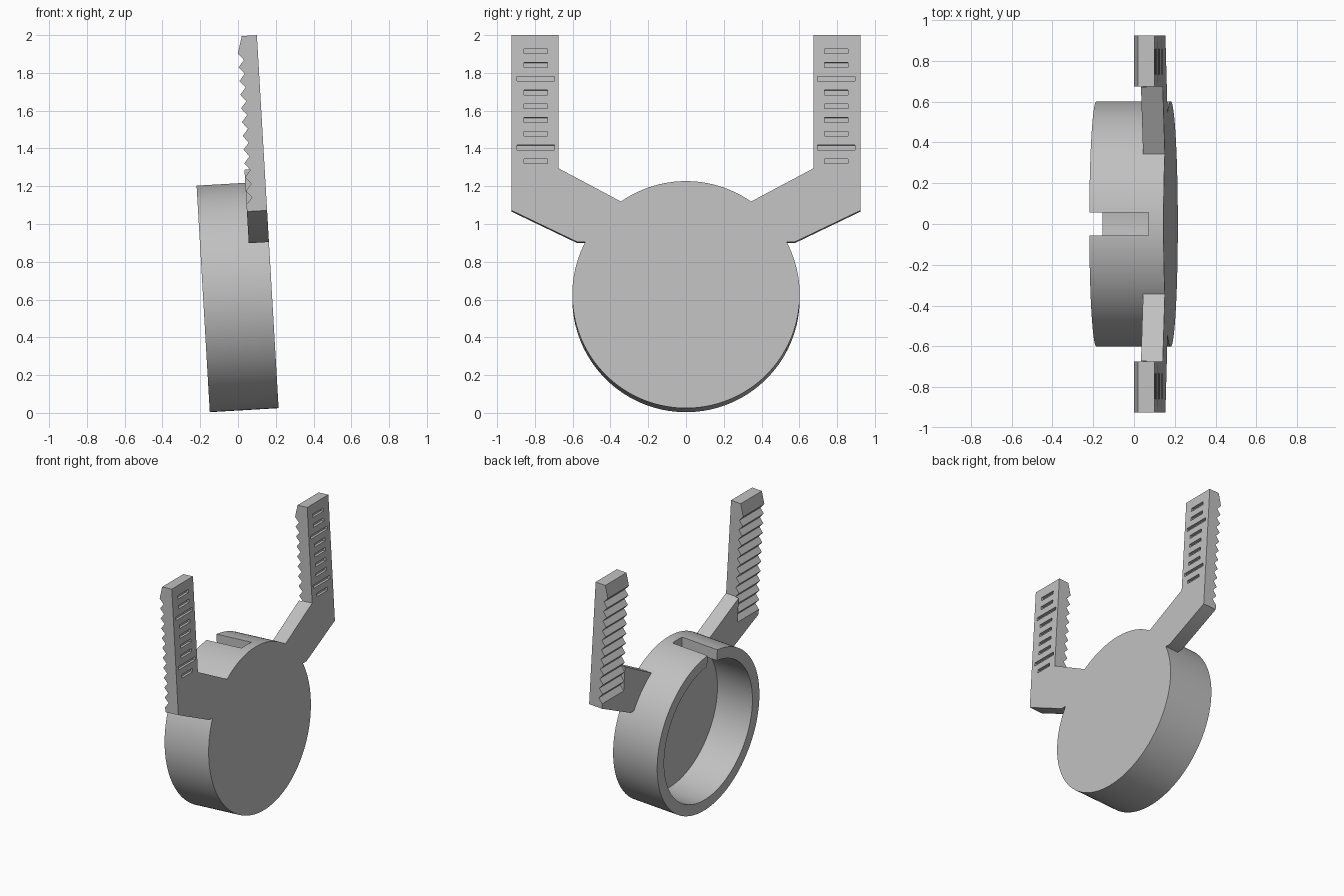
import bpy, bmesh
from math import sin, cos, pi

if "Cube" in bpy.data.objects:
    bpy.data.objects.remove(bpy.data.objects["Cube"])

# Single grey material
grey = bpy.data.materials.new("plain_grey")
grey.use_nodes = True
colour = (0.53, 0.53, 0.53, 1)
grey.diffuse_color = colour
grey.node_tree.nodes["Principled BSDF"].inputs["Base Color"].default_value = colour

TILT = 0.0582           # whole part leans back about y
CENTRE = (0.18, 0, 0.626)
RADIUS, INNER, DEPTH, FLOOR = 0.602, 0.52, 0.365, 0.075
THICK, TOP, PITCH = 0.107, 1.376, 0.0729


def prism(name, outlines, axis, lo, hi):
    """Extrude outlines along x (points are y, z) or y (points are x, z)."""
    bm = bmesh.new()
    for pts in outlines:
        def ring(d):
            return [bm.verts.new((d, a, b) if axis == "x" else (a, d, b)) for a, b in pts]
        r0, r1 = ring(lo), ring(hi)
        bm.faces.new(r0)
        bm.faces.new(r1[::-1])
        for i in range(len(pts)):
            j = (i + 1) % len(pts)
            bm.faces.new((r0[i], r1[i], r1[j], r0[j]))
    bmesh.ops.recalc_face_normals(bm, faces=bm.faces)
    mesh = bpy.data.meshes.new(name)
    bm.to_mesh(mesh)
    bm.free()
    mesh.materials.append(grey)
    ob = bpy.data.objects.new(name, mesh)
    ob.location = CENTRE
    ob.rotation_euler = (0, -TILT, 0)
    bpy.context.scene.collection.objects.link(ob)
    return ob


def carve(ob, cutters):
    """Subtract the cutters, discard them and shade the result."""
    bpy.ops.object.select_all(action="DESELECT")
    bpy.context.view_layer.objects.active = ob
    ob.select_set(True)
    for c in cutters:
        c.hide_render = True
        mod = ob.modifiers.new("cut", "BOOLEAN")
        mod.operation, mod.solver, mod.object = "DIFFERENCE", "EXACT", c
        bpy.ops.object.modifier_apply(modifier=mod.name)
        bpy.data.objects.remove(c)
    bpy.ops.object.shade_smooth_by_angle(angle=0.5)


def circle(r, n=128):
    return [(r * cos(2 * pi * i / n), r * sin(2 * pi * i / n)) for i in range(n)]


def box(y, z, w, h):
    return [(y - w / 2, z - h / 2), (y + w / 2, z - h / 2),
            (y + w / 2, z + h / 2), (y - w / 2, z + h / 2)]


# Round cup with an open slot in the top of its wall
cup = prism("cup", [circle(RADIUS)], "x", -DEPTH, 0)
carve(cup, [prism("cavity", [circle(INNER)], "x", -0.5, -FLOOR),
            prism("rim_slot", [box(0, 0.55, 0.115, 0.4)], "x", -0.5, -FLOOR + 0.001)])

# Bent arm outline, from the cup wall up to the blade tip
arm_outline = [(0.315, 0.478), (0.345, 0.494), (0.675, 0.67), (0.675, TOP),
               (0.925, TOP), (0.925, 0.447), (0.575, 0.279), (0.487, 0.279)]

# Saw-tooth comb that cuts the bevelled tip and the teeth
comb = [(-0.2, 1.45), (-0.059, 1.45)]
for k in range(11):
    z = 1.285 - k * PITCH
    comb += [(-0.106, z), (-0.076, z - PITCH / 2)]
z = 1.285 - 11 * PITCH
comb += [(-0.108, z), (-0.2, z)]

for name, s in (("front_arm", -1), ("back_arm", 1)):
    arm = prism(name, [[(s * y, z) for y, z in arm_outline]], "x", -THICK, 0)
    # Engraved scale marks, two of them long
    marks = [box(s * 0.796, 1.291 - i * PITCH, 0.198 if i in (2, 7) else 0.124, 0.025)
             for i in range(9)]
    carve(arm, [prism("teeth_cutter", [comb], "y", s * 0.672, s * 1.0),
                prism("marks_cutter", marks, "x", -0.02, 0.05)])
